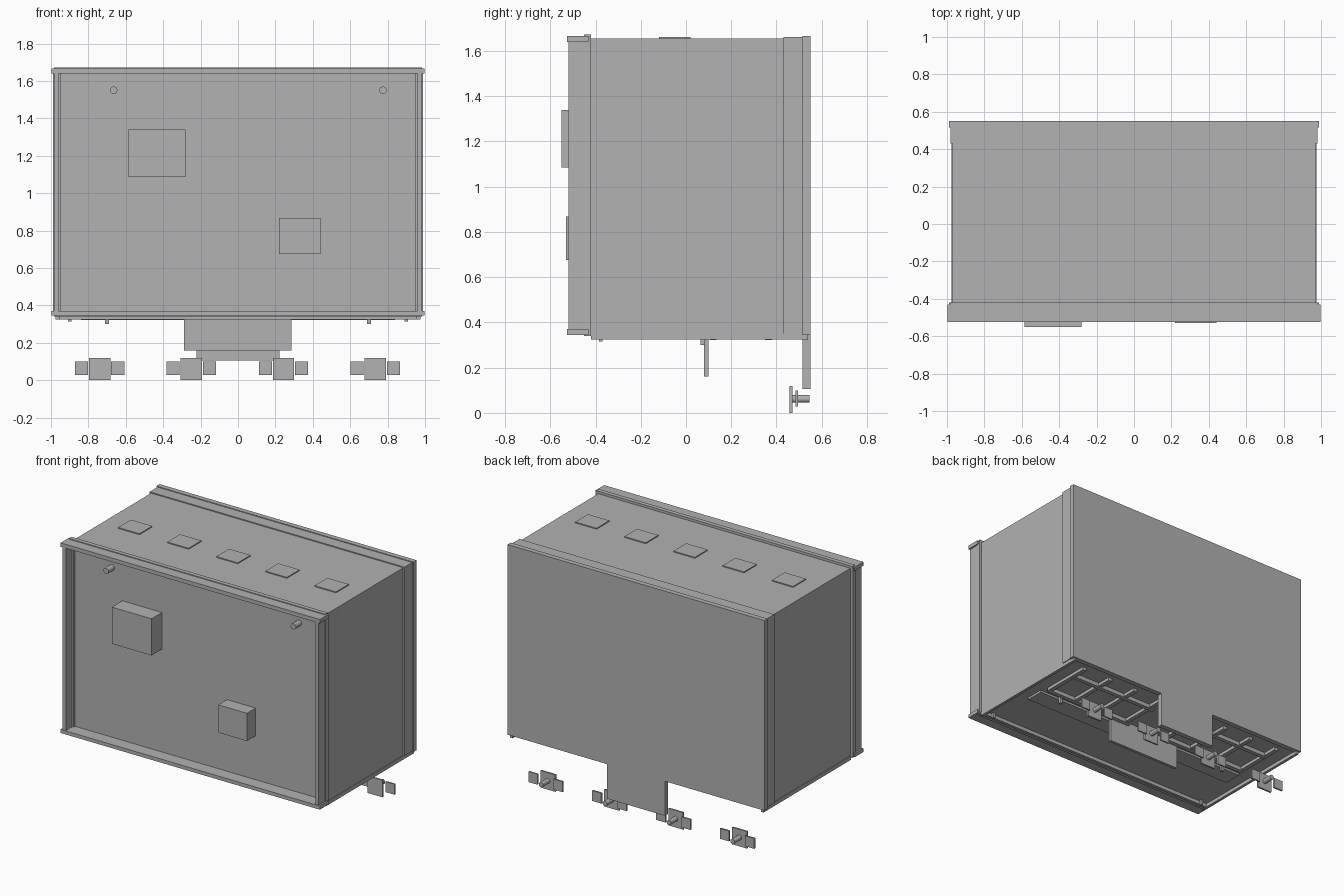
import bpy
import bmesh
from math import pi
from mathutils import Matrix

old = bpy.data.objects.get("Cube")
if old:
    bpy.data.objects.remove(old, do_unlink=True)

grey = bpy.data.materials.new("plain_grey")
grey.use_nodes = True
GREY = (0.445, 0.445, 0.445, 1)
grey.diffuse_color = GREY
grey.node_tree.nodes["Principled BSDF"].inputs["Base Color"].default_value = GREY


def finish(name, bm):
    mesh = bpy.data.meshes.new(name)
    bm.to_mesh(mesh)
    bm.free()
    mesh.materials.append(grey)
    obj = bpy.data.objects.new(name, mesh)
    bpy.context.collection.objects.link(obj)
    return obj


def box(name, x, y, z):
    """Box from (low, high) ranges along each axis."""
    bm = bmesh.new()
    size = [r[1] - r[0] for r in (x, y, z)]
    mid = [(r[0] + r[1]) / 2 for r in (x, y, z)]
    bmesh.ops.create_cube(bm, size=1, matrix=Matrix.Translation(mid) @ Matrix.Diagonal((*size, 1)))
    return finish(name, bm)


def peg(name, x, y, z, radius):
    """Round pin along y, smooth around its side."""
    bm = bmesh.new()
    mid = Matrix.Translation((x, (y[0] + y[1]) / 2, z))
    bmesh.ops.create_cone(bm, cap_ends=True, segments=24, radius1=radius, radius2=radius,
                          depth=y[1] - y[0], matrix=mid @ Matrix.Rotation(pi / 2, 4, "X"))
    for f in bm.faces:
        f.smooth = len(f.verts) == 4
    return finish(name, bm)


def span(center, half):
    return (center - half, center + half)


# Main cabinet
box("cabinet_body", (-0.97, 0.97), (-0.435, 0.45), (0.35, 1.655))

# Front frame around the recessed panel
box("front_top_bar", (-0.997, 0.997), (-0.525, -0.43), (1.64, 1.667))
box("front_top_lip", (-0.985, 0.985), (-0.45, -0.42), (1.64, 1.672))
box("front_bottom_bar", (-0.997, 0.997), (-0.525, -0.43), (0.345, 0.37))
box("front_bottom_lip", (-0.985, 0.985), (-0.45, -0.42), (0.34, 0.37))
for side, s in (("right", -1), ("left", 1)):
    box(f"front_post_{side}", sorted((0.96 * s, 0.985 * s)), (-0.52, -0.445), (0.36, 1.65))
    box(f"front_post_flange_{side}", sorted((0.95 * s, 0.99 * s)), (-0.45, -0.42), (0.35, 1.66))

# Front panel fittings
box("large_front_box", (-0.585, -0.28), (-0.55, -0.43), (1.085, 1.34))
box("small_front_box", (0.22, 0.44), (-0.53, -0.43), (0.675, 0.868))
for x in (-0.665, 0.775):
    peg("front_pin", x, (-0.50, -0.43), 1.55, 0.02)

# Back frame and panel with hanging tab
box("back_frame", (-0.98, 0.98), (0.43, 0.53), (0.35, 1.662))
box("back_panel", (-0.988, 0.988), (0.515, 0.55), (0.345, 1.667))
box("back_tab", (-0.222, 0.222), (0.515, 0.55), (0.105, 0.345))

# Thin roof plates
for i in range(-2, 3):
    box("roof_plate", span(i * 0.378, 0.082), (-0.12, 0.02), (1.65, 1.662))

# Underside: edge rails, centre strip, hanging plate
for x in (-0.965, 0.965):
    box("side_floor_rail", span(x, 0.01), (-0.42, 0.54), (0.325, 0.352))
box("front_floor_rail", (-0.975, 0.975), (-0.41, -0.39), (0.325, 0.352))
box("floor_strip", (-0.86, 0.86), (-0.07, 0.06), (0.335, 0.352))
box("hanging_plate", (-0.288, 0.285), (0.08, 0.10), (0.16, 0.352))

# Underside ladder of bars
for y in (0.12, 0.365):
    for s in (-1, 1):
        box("ladder_rail", sorted((0.14 * s, 0.84 * s)), span(y, 0.015), (0.322, 0.352))
for s in (-1, 1):
    for x in (0.17, 0.39, 0.61, 0.83):
        box("ladder_rung", span(x * s, 0.015), (0.11, 0.48), (0.328, 0.352))
    box("floor_stud", span(0.70 * s, 0.01), (0.065, 0.085), (0.30, 0.352))
    box("floor_foot", span(0.90 * s, 0.01), (-0.385, -0.37), (0.315, 0.352))

# Four separate fastener sets below the back edge
for x in (-0.74, -0.25, 0.243, 0.734):
    box("fastener_center_plate", span(x, 0.057), (0.458, 0.47), (0, 0.118))
    for s in (-1, 1):
        box("fastener_side_plate", span(x + s * 0.097, 0.035), (0.484, 0.496), (0.028, 0.1))
    peg("fastener_pin", x, (0.465, 0.545), 0.062, 0.017)
